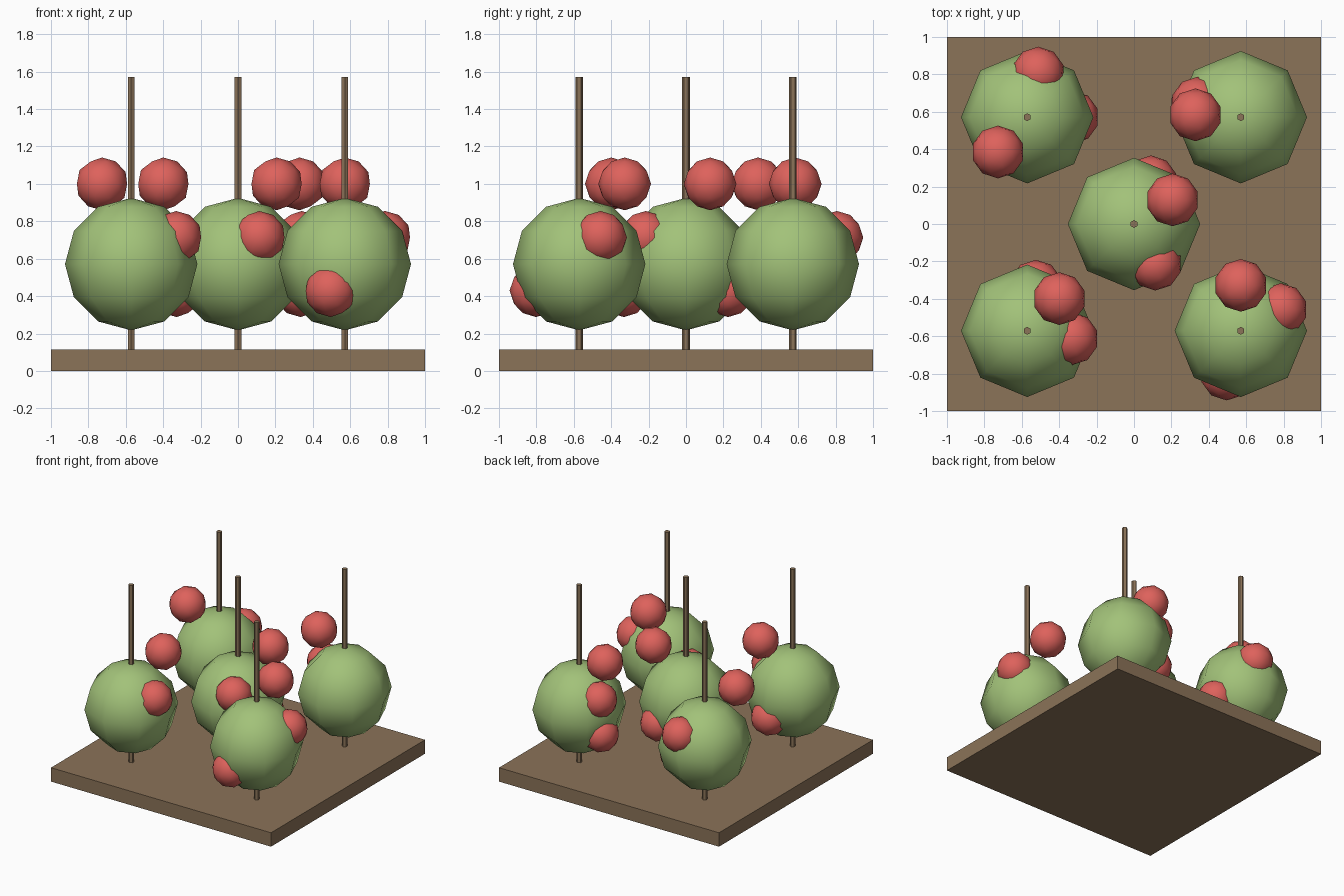
import bpy
from math import radians, cos, sin

if "Cube" in bpy.data.objects:
    bpy.data.objects.remove(bpy.data.objects["Cube"], do_unlink=True)


def material(name, rgb):
    """Flat material from 0-255 display values, stored as linear."""
    linear = [((c / 255 + 0.055) / 1.055) ** 2.4 for c in rgb] + [1.0]
    mat = bpy.data.materials.new(name)
    mat.use_nodes = True
    mat.diffuse_color = linear
    mat.node_tree.nodes["Principled BSDF"].inputs["Base Color"].default_value = linear
    return mat


wood = material("wood brown", (139, 115, 88))
leaf = material("leaf green", (162, 194, 121))
berry = material("fruit red", (222, 98, 92))


def finish(name, mat, smooth=False):
    obj = bpy.context.object
    obj.name = name
    obj.data.materials.append(mat)
    if smooth:
        bpy.ops.object.shade_smooth()
    return obj


THICK = 0.114      # base board thickness
SPACING = 0.571    # tree offset from the middle
CROWN_Z = 0.571
CROWN_R = 0.354
TRUNK_H = 1.571
ORBIT = 0.243      # distance of each fruit from its trunk
FRUIT_R = 0.141
LEVELS = (1.0, 0.714, 0.429)

# Base board
bpy.ops.mesh.primitive_cube_add(size=1, location=(0, 0, THICK / 2))
board = finish("base_board", wood)
board.scale = (2, 2, THICK)

# Trees: grid position and fruit angle at each level, top to bottom
trees = {
    "back_right": ((-1, 1), (230, 76, 0)),
    "back_left": ((1, 1), (177, 162, 166)),
    "middle": ((0, 0), (32, -62, 68)),
    "front_right": ((-1, -1), (45, -10, 79)),
    "front_left": ((1, -1), (90, 28, 252)),
}

for name, ((gx, gy), angles) in trees.items():
    x, y = gx * SPACING, gy * SPACING

    # Trunk running through the crown
    bpy.ops.mesh.primitive_cylinder_add(vertices=6, radius=0.021, depth=TRUNK_H,
                                        location=(x, y, TRUNK_H / 2))
    finish(name + "_trunk", wood)

    # Round crown
    bpy.ops.mesh.primitive_uv_sphere_add(segments=8, ring_count=6, radius=CROWN_R,
                                         location=(x, y, CROWN_Z))
    finish(name + "_crown", leaf, smooth=True)

    # Fruits around the trunk
    for i, (z, angle) in enumerate(zip(LEVELS, angles), 1):
        a = radians(angle)
        spot = (x + ORBIT * cos(a), y + ORBIT * sin(a), z)
        bpy.ops.mesh.primitive_ico_sphere_add(subdivisions=2, radius=FRUIT_R, location=spot)
        finish(f"{name}_fruit_{i}", berry, smooth=True)
